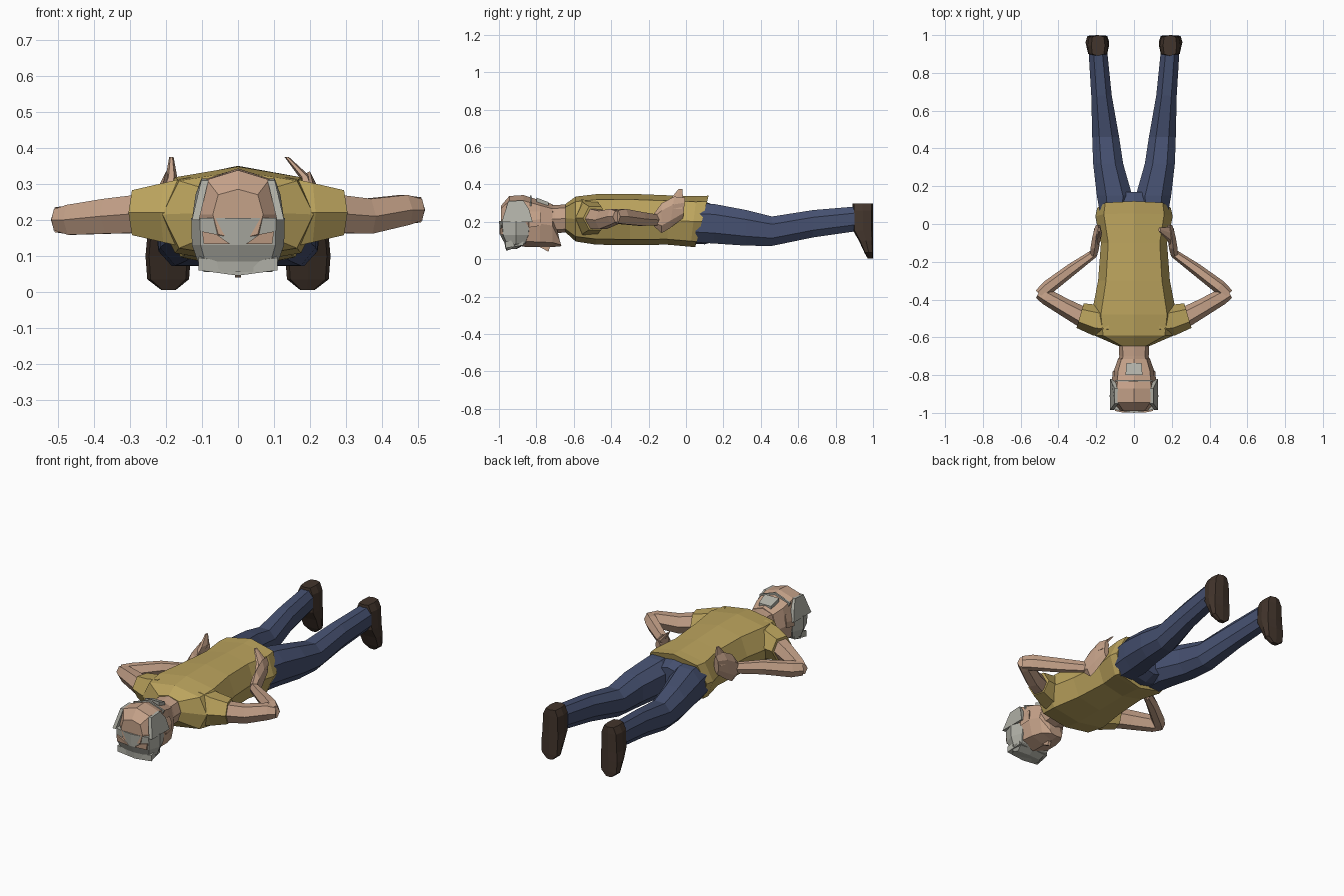
import bpy
import bmesh
from math import cos, sin, pi
from mathutils import Vector


def material(name, r, g, b):
    m = bpy.data.materials.new(name)
    m.diffuse_color = (r, g, b, 1)
    return m


SKIN = material("skin", 0.56, 0.36, 0.25)
SHIRT = material("shirt", 0.50, 0.37, 0.11)
JEANS = material("jeans", 0.06, 0.08, 0.16)
SHOE = material("shoe_leather", 0.055, 0.035, 0.025)
HAIR = material("grey_hair", 0.43, 0.43, 0.38)


def power(v, e):
    return 0.0 if abs(v) < 1e-6 else (1 if v > 0 else -1) * abs(v) ** e


def loft(name, rings, mat, n=8, axis=None, e=1.0, phase=0.0):
    """Skin rings (x, y, z, half_u, half_v[, shear]); axis Y, Z or None to follow the path."""
    bm = bmesh.new()
    cs = [Vector(r[:3]) for r in rings]
    loops = []
    for i, r in enumerate(rings):
        if axis == "Y":
            u, v, t = Vector((1, 0, 0)), Vector((0, 0, 1)), Vector((0, 1, 0))
        elif axis == "Z":
            u, v, t = Vector((1, 0, 0)), Vector((0, 1, 0)), Vector((0, 0, 1))
        else:
            t = (cs[min(i + 1, len(cs) - 1)] - cs[max(i - 1, 0)]).normalized()
            u = t.cross(Vector((0, 0, 1))).normalized()
            v = u.cross(t)
        shear = r[5] if len(r) > 5 else 0
        loop = []
        for k in range(n):
            a = 2 * pi * k / n + phase
            pu, pv = power(cos(a), e) * r[3], power(sin(a), e) * r[4]
            loop.append(bm.verts.new(cs[i] + u * pu + v * pv + t * (shear * pv)))
        loops.append(loop)
    for a, b in zip(loops, loops[1:]):
        for k in range(n):
            bm.faces.new((a[k], a[(k + 1) % n], b[(k + 1) % n], b[k]))
    bm.faces.new(loops[0])
    bm.faces.new(loops[-1])
    bmesh.ops.recalc_face_normals(bm, faces=bm.faces)
    me = bpy.data.meshes.new(name)
    bm.to_mesh(me)
    bm.free()
    me.materials.append(mat)
    ob = bpy.data.objects.new(name, me)
    bpy.context.collection.objects.link(ob)
    return ob


def prism(name, outline, depth, mat):
    """Polygon of 3D points extruded along the depth vector."""
    bm = bmesh.new()
    f = bm.faces.new([bm.verts.new(p) for p in outline])
    ext = bmesh.ops.extrude_face_region(bm, geom=[f], use_keep_orig=True)
    bmesh.ops.translate(bm, vec=depth, verts=[g for g in ext["geom"] if isinstance(g, bmesh.types.BMVert)])
    bmesh.ops.recalc_face_normals(bm, faces=bm.faces)
    me = bpy.data.meshes.new(name)
    bm.to_mesh(me)
    bm.free()
    me.materials.append(mat)
    ob = bpy.data.objects.new(name, me)
    bpy.context.collection.objects.link(ob)
    return ob


# Shirt body, hem slanted from belly to lower back
loft("shirt", [(0, -0.645, 0.22, 0.085, 0.075),
               (0, -0.59, 0.215, 0.21, 0.12),
               (0, -0.48, 0.213, 0.225, 0.135),
               (0, -0.30, 0.213, 0.19, 0.137),
               (0, -0.10, 0.21, 0.175, 0.132),
               (0, 0.04, 0.202, 0.205, 0.135, 0.12),
               (0, 0.085, 0.202, 0.195, 0.138, 0.26)], SHIRT, axis="Y", e=0.72)

# Pelvis between shirt and legs
loft("pelvis", [(0, 0.0, 0.20, 0.17, 0.115),
                (0, 0.10, 0.195, 0.18, 0.115),
                (0, 0.17, 0.19, 0.10, 0.09)], JEANS, axis="Y", e=0.75)

# Neck and head, face turned down
loft("neck", [(0, -0.60, 0.22, 0.08, 0.075),
              (0, -0.70, 0.215, 0.078, 0.075),
              (0, -0.78, 0.21, 0.085, 0.08)], SKIN, axis="Y", e=0.8)
loft("head", [(0, -0.675, 0.10, 0.045, 0.03, -0.3),
              (0, -0.715, 0.18, 0.085, 0.115),
              (0, -0.78, 0.19, 0.108, 0.125),
              (0, -0.87, 0.205, 0.115, 0.138),
              (0, -0.945, 0.215, 0.11, 0.123),
              (0, -0.99, 0.215, 0.07, 0.07)], SKIN, axis="Y", e=0.7)
prism("nose", [(0, -0.80, 0.075), (0, -0.735, 0.04), (0, -0.725, 0.075)], (0.018, 0, 0), SKIN).location.x = -0.009

# Hair over brow and temples, with a fringe hanging forward
loft("hair", [(0, -0.935, 0.055, 0.095, 0.03),
              (0, -0.91, 0.085, 0.112, 0.06),
              (0, -0.91, 0.13, 0.128, 0.083),
              (0, -0.91, 0.205, 0.13, 0.09)], HAIR, axis="Z", e=0.6)
prism("hair_fringe", [(-0.11, -0.965, 0.06), (0, -0.96, 0.045), (0.11, -0.965, 0.06),
                      (0.10, -0.87, 0.075), (-0.10, -0.87, 0.075)], (0, 0, 0.035), HAIR)
prism("hair_nape", [(-0.045, -0.80, 0.33), (0.045, -0.80, 0.33),
                    (0.04, -0.735, 0.305), (-0.04, -0.735, 0.305)], (0, 0, -0.03), HAIR)
prism("hair_band", [(-0.10, -0.835, 0.305), (0, -0.835, 0.341), (0.10, -0.835, 0.305),
                    (0.09, -0.835, 0.28), (-0.09, -0.835, 0.28)], (0, 0.01, 0), HAIR)

for side, s in (("left", -1), ("right", 1)):
    # Temples of hair and brow openings
    prism(side + "_hair_temple", [(0.128 * s, -0.985, 0.2), (0.128 * s, -0.82, 0.2), (0.118 * s, -0.84, 0.27),
                                  (0.102 * s, -0.87, 0.315), (0.102 * s, -0.95, 0.31)],
          (-0.02 * s, 0, 0), HAIR)
    prism(side + "_brow", [(0.022 * s, -0.998, 0.133), (0.095 * s, -0.99, 0.133),
                           (0.10 * s, -0.99, 0.168), (0.06 * s, -0.998, 0.16)], (0, 0.02, 0), SKIN)
    prism(side + "_ear", [(0.10 * s, -0.85, 0.22), (0.118 * s, -0.84, 0.17), (0.112 * s, -0.775, 0.18),
                          (0.10 * s, -0.78, 0.22)], (0, 0, 0.035), SKIN)

    # Sleeve, upper arm and forearm, hand on hip
    ez = 0.20 if s < 0 else 0.228
    loft(side + "_sleeve", [(0.13 * s, -0.515, 0.22, 0.085, 0.115),
                            (0.20 * s, -0.51, 0.22, 0.082, 0.095),
                            (0.285 * s, -0.485, 0.22, 0.068, 0.072)], SHIRT, n=6)
    loft(side + "_upper_arm", [(0.25 * s, -0.505, 0.218, 0.056, 0.062),
                               (0.36 * s, -0.445, 0.21, 0.048, 0.056),
                               (0.465 * s, -0.385, ez, 0.042, 0.048),
                               (0.505 * s, -0.365, ez, 0.03, 0.034)], SKIN, n=6)
    loft(side + "_forearm", [(0.498 * s, -0.375, ez, 0.032, 0.04),
                             (0.455 * s, -0.335, ez, 0.037, 0.047),
                             (0.33 * s, -0.24, 0.215, 0.032, 0.042),
                             (0.21 * s, -0.155, 0.21, 0.022, 0.033)], SKIN, n=6)
    loft(side + "_hand", [(0.215 * s, -0.17, 0.21, 0.022, 0.035),
                          (0.208 * s, -0.13, 0.22, 0.026, 0.08),
                          (0.20 * s, -0.075, 0.25, 0.024, 0.085, 0.15),
                          (0.19 * s, -0.01, 0.275, 0.016, 0.055, 0.1)], SKIN, n=6, axis="Y", phase=pi / 6)
    tip = 0.185 if s < 0 else 0.135
    loft(side + "_fingers", [(0.20 * s, -0.07, 0.27, 0.02, 0.055),
                             (0.185 * s, -0.05, 0.32, 0.016, 0.04),
                             (tip * s, -0.03, 0.375, 0.006, 0.012)], SKIN, n=6, axis="Z")

    # Trouser leg
    loft(side + "_leg", [(0.10 * s, 0.05, 0.195, 0.085, 0.112),
                         (0.103 * s, 0.15, 0.19, 0.10, 0.113),
                         (0.137 * s, 0.32, 0.168, 0.085, 0.102),
                         (0.150 * s, 0.46, 0.15, 0.076, 0.084),
                         (0.172 * s, 0.68, 0.19, 0.058, 0.078),
                         (0.190 * s, 0.90, 0.215, 0.053, 0.071)], JEANS, axis="Y", e=0.85, phase=pi / 8)

    # Shoe with toes pointing down
    loft(side + "_shoe", [(0.193 * s, 0.985, 0.005, 0.020, 0.014),
                          (0.194 * s, 0.977, 0.035, 0.058, 0.023),
                          (0.194 * s, 0.962, 0.10, 0.063, 0.038),
                          (0.192 * s, 0.946, 0.155, 0.060, 0.054),
                          (0.191 * s, 0.945, 0.26, 0.055, 0.055),
                          (0.190 * s, 0.945, 0.297, 0.036, 0.055)], SHOE, axis="Z", e=0.5)
